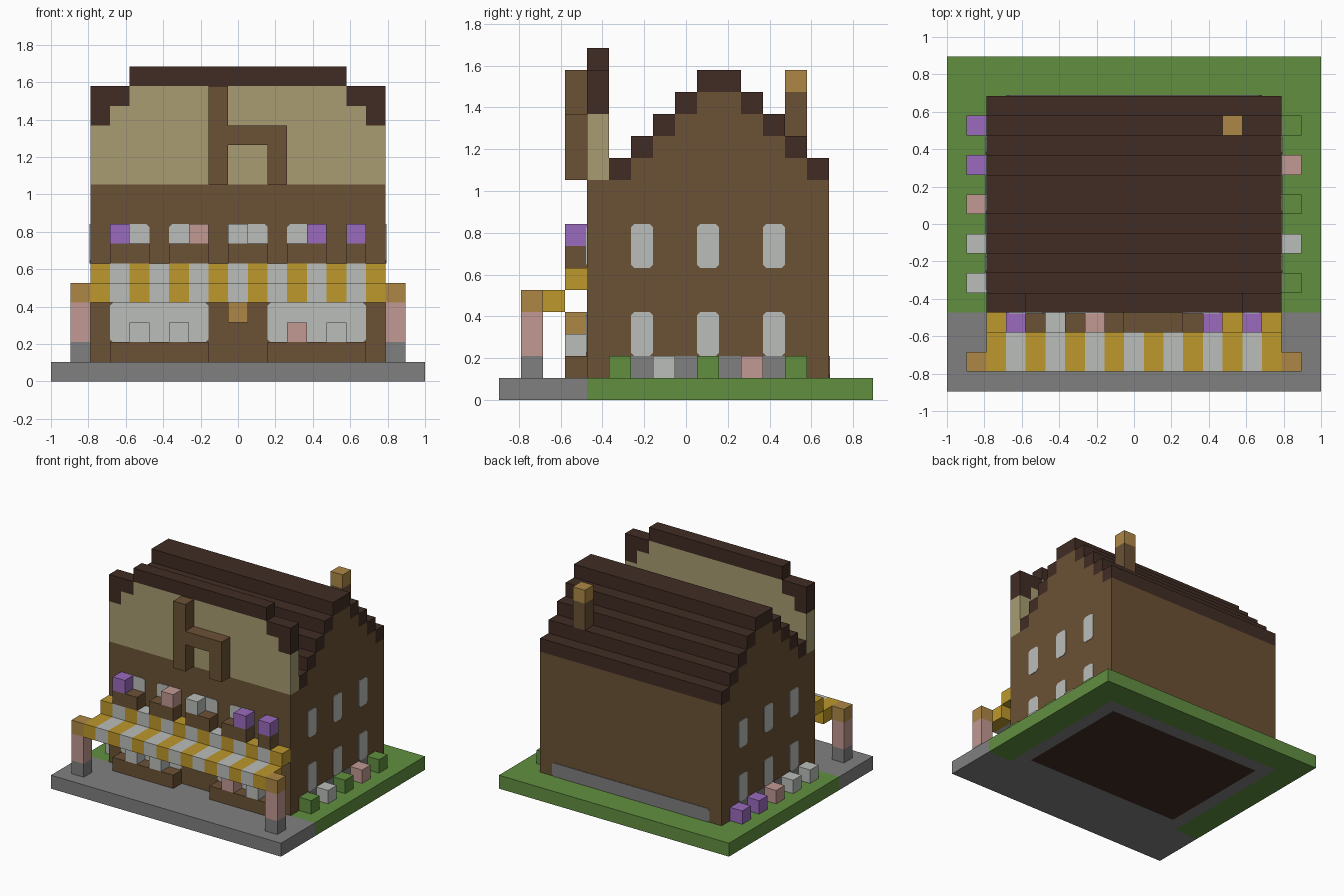
import bpy, bmesh
from mathutils import Vector

if "Cube" in bpy.data.objects:
    bpy.data.objects.remove(bpy.data.objects["Cube"])

NX, NY = 19, 17          # plot size in blocks
U = 2 / NX               # edge of one block
T = 0.04                 # plate thickness in blocks


def material(name, rgb):
    lin = [((c / 255 + 0.055) / 1.055) ** 2.4 for c in rgb]
    m = bpy.data.materials.new(name)
    m.use_nodes = True
    m.diffuse_color = (*lin, 1)
    m.node_tree.nodes["Principled BSDF"].inputs["Base Color"].default_value = (*lin, 1)
    return m


STONE = material("stone grey", (128, 128, 128))
GRASS = material("grass green", (97, 143, 64))
WOOD = material("wood brown", (107, 81, 53))
DARK = material("dark roof brown", (64, 44, 36))
PLASTER = material("plaster tan", (168, 156, 113))
YELLOW = material("awning yellow", (190, 152, 44))
WHITE = material("pale white", (187, 190, 187))
PINK = material("dusty pink", (194, 153, 146))
PURPLE = material("violet", (155, 107, 190))
ORANGE = material("light wood", (174, 135, 70))


def block(name, mat, x, y, z, clip_axis=None):
    """Box over block ranges (start, end); clip_axis chamfers the edges along that axis."""
    bm = bmesh.new()
    bmesh.ops.create_cube(bm, size=1)
    lo = Vector((x[0], y[0], z[0]))
    hi = Vector((x[1], y[1], z[1]))
    for v in bm.verts:
        p = [lo[a] if v.co[a] < 0 else hi[a] for a in range(3)]
        v.co = ((p[0] - NX / 2) * U, (p[1] - NY / 2) * U, p[2] * U)
    if clip_axis is not None:
        edges = [e for e in bm.edges
                 if all(abs(e.verts[0].co[a] - e.verts[1].co[a]) < 1e-6
                        for a in range(3) if a != clip_axis)]
        bmesh.ops.bevel(bm, geom=edges, offset=0.15 * U, segments=1, affect='EDGES')
    bmesh.ops.recalc_face_normals(bm, faces=bm.faces)
    me = bpy.data.meshes.new(name)
    bm.to_mesh(me)
    bm.free()
    me.materials.append(mat)
    ob = bpy.data.objects.new(name, me)
    bpy.context.scene.collection.objects.link(ob)
    return ob


def cell(name, mat, i, j, k, height=1):
    return block(name, mat, (i, i + 1), (j, j + 1), (k, k + height))


# Ground: paving, lawn, stone ring and plank floor
block("paving", STONE, (0, NX), (0, 4), (0, 1))
block("lawn_right", GRASS, (0, 2), (4, NY), (0, 1))
block("lawn_left", GRASS, (17, NX), (4, NY), (0, 1))
block("lawn_back", GRASS, (2, 17), (15, NY), (0, 1))
block("footing_front", STONE, (2, 17), (4, 5), (0, 1))
block("footing_back", STONE, (2, 17), (14, 15), (0, 1))
for side, i in (("right", 2), ("left", 16)):
    block("footing_" + side, STONE, (i, i + 1), (5, 14), (0, 1))
block("floor", DARK, (3, 16), (5, 14), (0, 1))

# House body, stepped gable and roof
block("house_walls", WOOD, (2, 17), (4, 15), (1, 10))
for k in range(10, 14):
    block("gable_step", WOOD, (2, 17), (k - 4, 24 - k), (k, k + 1))
    for j in (k - 5, 24 - k):
        block("roof_step", DARK, (2, 17), (j, j + 1), (k, k + 1))
block("roof_ridge", DARK, (2, 17), (9, 11), (14, 15))

# Stone plinths along the back and sides
block("back_plinth", STONE, (3, 16), (15, 15 + T), (1, 2), 1)
SIDES = (("right", 2 - T, 2, 1), ("left", 17, 17 + T, 17))
for side, x0, x1, _ in SIDES:
    block(side + "_plinth", STONE, (x0, x1), (5, 14), (1, 2), 0)

# Side windows
for side, x0, x1, _ in SIDES:
    for j in (6, 9, 12):
        for k in (2, 6):
            block(side + "_window", WHITE, (x0, x1), (j, j + 1), (k, k + 2), 0)

# Side bushes and flowers
BEDS = {"right": (WHITE, WHITE, PINK, PURPLE, PURPLE),
        "left": (GRASS, WHITE, GRASS, PINK, GRASS)}
for side, _, _, i in SIDES:
    for n, mat in enumerate(BEDS[side]):
        cell(side + "_flower", mat, i, 5 + 2 * n, 1)

# False front with stepped dark coping
block("false_front", PLASTER, (2, 17), (4, 5), (10, 13))
block("false_front_middle", PLASTER, (3, 16), (4, 5), (13, 14))
block("false_front_top", PLASTER, (4, 15), (4, 5), (14, 15))
block("coping_top", DARK, (4, 15), (4, 5), (15, 16))
for outer, inner in ((2, 3), (16, 15)):
    cell("coping_end", DARK, outer, 4, 13, 2)
    cell("coping_step", DARK, inner, 4, 14)

# Timber frame on the false front
cell("timber_tall_post", WOOD, 8, 3, 10, 5)
cell("timber_short_post", WOOD, 11, 3, 10, 3)
block("timber_beam", WOOD, (9, 11), (3, 4), (12, 13))

# Shop windows, ground planters and their flowers
for i in (3, 11):
    block("shop_window", WHITE, (i, i + 5), (4 - T, 4), (2, 4), 1)
    block("ground_planter", WOOD, (i, i + 5), (3, 4), (1, 2))
for i, mat in ((4, WHITE), (6, WHITE), (12, PINK), (14, WHITE)):
    cell("planter_flower", mat, i, 3, 2)
cell("hanging_sign", ORANGE, 9, 3, 3)

# Upper windows with flower boxes
for i, width, bloom, mat in ((3, 2, 3, PURPLE), (6, 2, 7, PINK), (9, 2, 9, WHITE),
                             (12, 2, 13, PURPLE), (15, 1, 15, PURPLE)):
    block("upper_window", WHITE, (i, i + width), (4 - T, 4), (6, 8), 1)
    block("flower_box", WOOD, (i, i + width), (3, 4), (6, 7))
    cell("box_flower", mat, bloom, 3, 7)

# Striped awning
for i in range(2, 17):
    mat = WHITE if i % 2 else YELLOW
    block("awning_lower", mat, (i, i + 1), (1, 3), (4, 5))
    cell("awning_upper", mat, i, 3, 5)

# Awning pillars
for i in (1, 17):
    cell("pillar_base", STONE, i, 1, 1)
    cell("pillar_shaft", PINK, i, 1, 2, 2)
    cell("pillar_cap", ORANGE, i, 1, 4)

# Chimney
cell("chimney", WOOD, 14, 13, 12, 2)
cell("chimney_top", ORANGE, 14, 13, 14)
